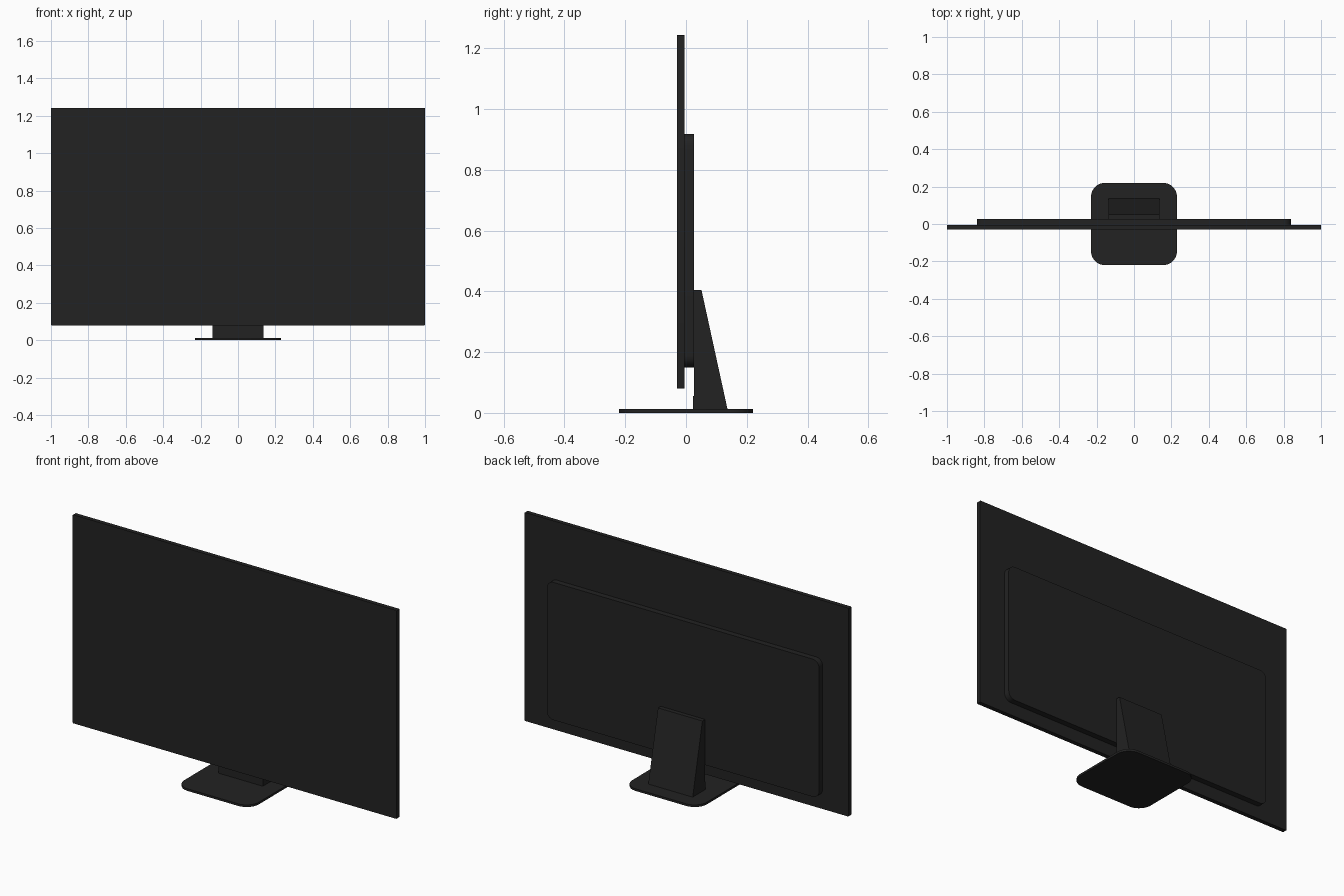
import bpy
import math

old = bpy.data.objects.get("Cube")
if old:
    bpy.data.objects.remove(old, do_unlink=True)


def material(name, value):
    mat = bpy.data.materials.new(name)
    mat.use_nodes = True
    color = (value, value, value, 1)
    mat.diffuse_color = color
    mat.node_tree.nodes["Principled BSDF"].inputs["Base Color"].default_value = color
    return mat


black = material("matte black", 0.016)


def prism(name, profile, place, start, end, mat):
    """Extrude a closed 2D profile from start to end; place maps (u, v, depth) to xyz."""
    n = len(profile)
    verts = [place(u, v, d) for d in (start, end) for u, v in profile]
    faces = [list(range(n)), list(range(n, 2 * n))]
    faces += [(i, (i + 1) % n, n + (i + 1) % n, n + i) for i in range(n)]
    mesh = bpy.data.meshes.new(name)
    mesh.from_pydata(verts, [], faces)
    obj = bpy.data.objects.new(name, mesh)
    bpy.context.collection.objects.link(obj)
    mesh.materials.append(mat)
    # Make normals consistent and keep the sharp edges crisp
    bpy.ops.object.select_all(action="DESELECT")
    obj.select_set(True)
    bpy.context.view_layer.objects.active = obj
    bpy.ops.object.mode_set(mode="EDIT")
    bpy.ops.mesh.select_all(action="SELECT")
    bpy.ops.mesh.normals_make_consistent(inside=False)
    bpy.ops.object.mode_set(mode="OBJECT")
    bpy.ops.object.shade_smooth_by_angle(angle=math.radians(30))
    return obj


def rounded_rect(u0, u1, v0, v1, radius, steps=8):
    corners = [(u1 - radius, v1 - radius), (u0 + radius, v1 - radius),
               (u0 + radius, v0 + radius), (u1 - radius, v0 + radius)]
    points = []
    for quarter, (cu, cv) in enumerate(corners):
        for i in range(steps + 1):
            a = (quarter + i / steps) * math.pi / 2
            points.append((cu + radius * math.cos(a), cv + radius * math.sin(a)))
    return points


def upright(u, v, d):
    return (u, d, v)


def flat(u, v, d):
    return (u, v, d)


def sideways(u, v, d):
    return (d, u, v)


# Thin display panel
prism("screen_panel", rounded_rect(-1, 1, 0.08, 1.243, 0.004, 3),
      upright, -0.029, -0.005, black)

# Raised electronics housing on the back
prism("rear_housing", rounded_rect(-0.84, 0.84, 0.15, 0.918, 0.04),
      upright, -0.006, 0.027, black)

# Wedge-shaped stand neck
neck = [(0.023, 0.01), (0.137, 0.01), (0.051, 0.404), (0.026, 0.404),
        (0.026, 0.055), (0.023, 0.055)]
prism("stand_neck", neck, sideways, -0.137, 0.137, black)

# Rounded base plate
prism("base_plate", rounded_rect(-0.23, 0.23, -0.22, 0.22, 0.075, 12),
      flat, 0, 0.012, black)
